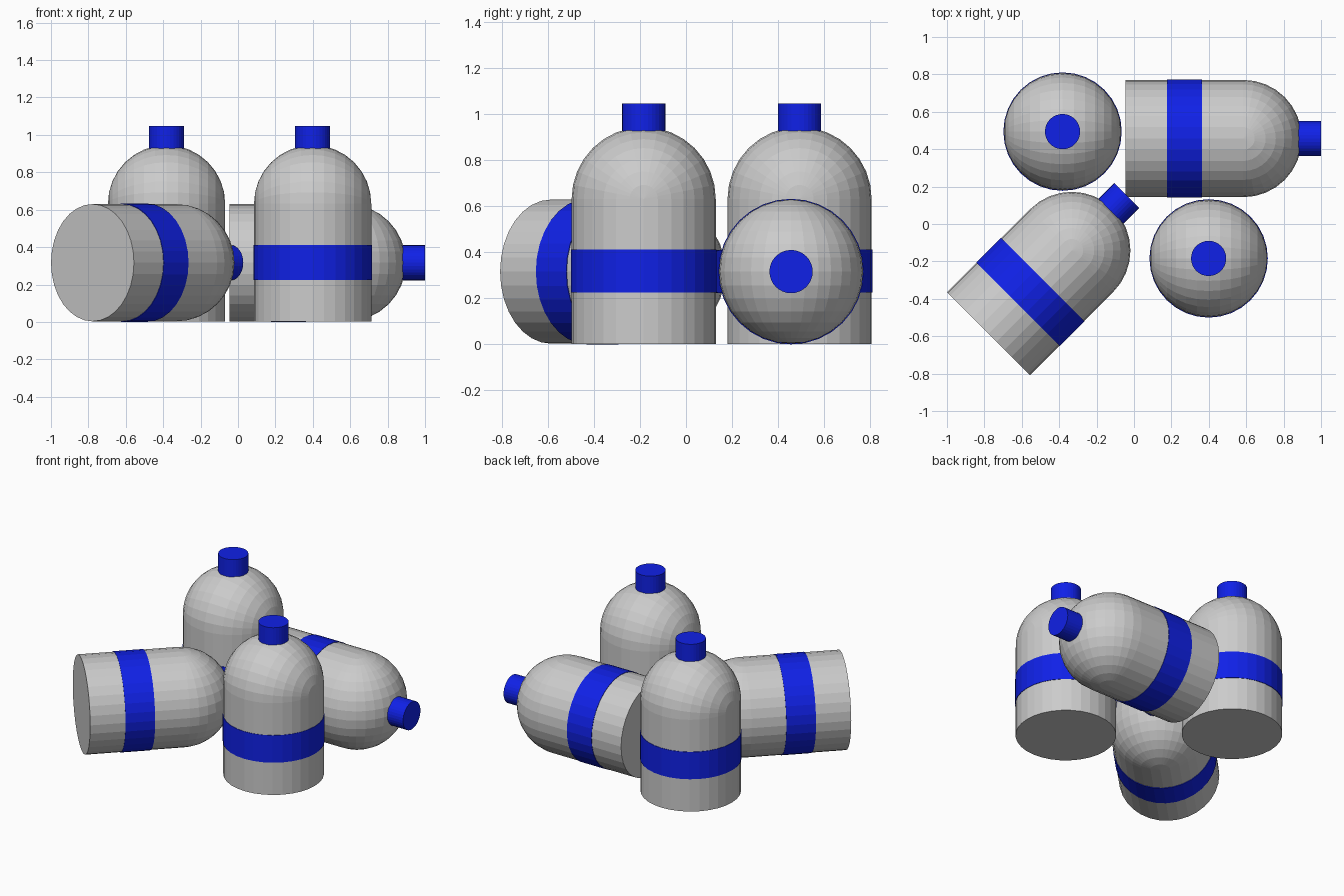
import bpy, bmesh
from math import radians
from mathutils import Matrix

if "Cube" in bpy.data.objects:
    bpy.data.objects.remove(bpy.data.objects["Cube"])

SIDES = 32
R, R_BAND, R_CAP = 0.3135, 0.3165, 0.094
SHOULDER, HEIGHT = 0.63, 1.046

blue = bpy.data.materials.new("blue_paint")
blue.diffuse_color = (0.005, 0.015, 0.8, 1)
blue.use_nodes = True
blue.node_tree.nodes["Principled BSDF"].inputs["Base Color"].default_value = blue.diffuse_color


def finish(bm, name, mat=None):
    bmesh.ops.remove_doubles(bm, verts=bm.verts, dist=1e-5)
    bmesh.ops.recalc_face_normals(bm, faces=bm.faces)
    mesh = bpy.data.meshes.new(name)
    bm.to_mesh(mesh)
    bm.free()
    if mat:
        mesh.materials.append(mat)
    return mesh


def lathe(name, profile, mat=None):
    """Spin an (r, z) profile around the bottle axis."""
    bm = bmesh.new()
    verts = [bm.verts.new((r, 0, z)) for r, z in profile]
    edges = [bm.edges.new(pair) for pair in zip(verts, verts[1:])]
    bmesh.ops.spin(bm, geom=verts + edges, cent=(0, 0, 0), axis=(0, 0, 1),
                   angle=radians(360), steps=SIDES, use_duplicate=False)
    return finish(bm, name, mat)


def dome(name):
    """Upper half of a sphere whose poles lie sideways on the x axis."""
    bm = bmesh.new()
    turn = Matrix.Translation((0, 0, SHOULDER)) @ Matrix.Rotation(radians(90), 4, 'Y')
    bmesh.ops.create_uvsphere(bm, u_segments=SIDES, v_segments=SIDES // 2,
                              radius=R, matrix=turn)
    low = [v for v in bm.verts if v.co.z < SHOULDER - 1e-4]
    bmesh.ops.delete(bm, geom=low, context='VERTS')
    return finish(bm, name)


# Shared bottle parts
parts = {
    "body": lathe("body", [(0, 0), (R, 0), (R, SHOULDER)]),
    "shoulder": dome("shoulder"),
    "band": lathe("band", [(R, 0.223), (R_BAND, 0.223), (R_BAND, 0.41), (R, 0.41)], blue),
    "cap": lathe("cap", [(R_CAP, 0.91), (R_CAP, HEIGHT), (0, HEIGHT)], blue),
}

# Two standing bottles and two lying ones: base centre, tilt, heading
bottles = {
    "standing_front": ((0.399, -0.184, 0.002), 0, 0),
    "standing_back": ((-0.382, 0.494, 0.002), 0, 0),
    "lying_right": ((1 - HEIGHT, 0.457, R_BAND), 90, 0),
    "lying_left": ((-0.778, -0.587, R_BAND), 90, 45),
}
for bottle, (base, tilt, heading) in bottles.items():
    for part, mesh in parts.items():
        ob = bpy.data.objects.new(f"{bottle}_{part}", mesh)
        ob.location = base
        ob.rotation_euler = (0, radians(tilt), radians(heading))
        bpy.context.collection.objects.link(ob)
